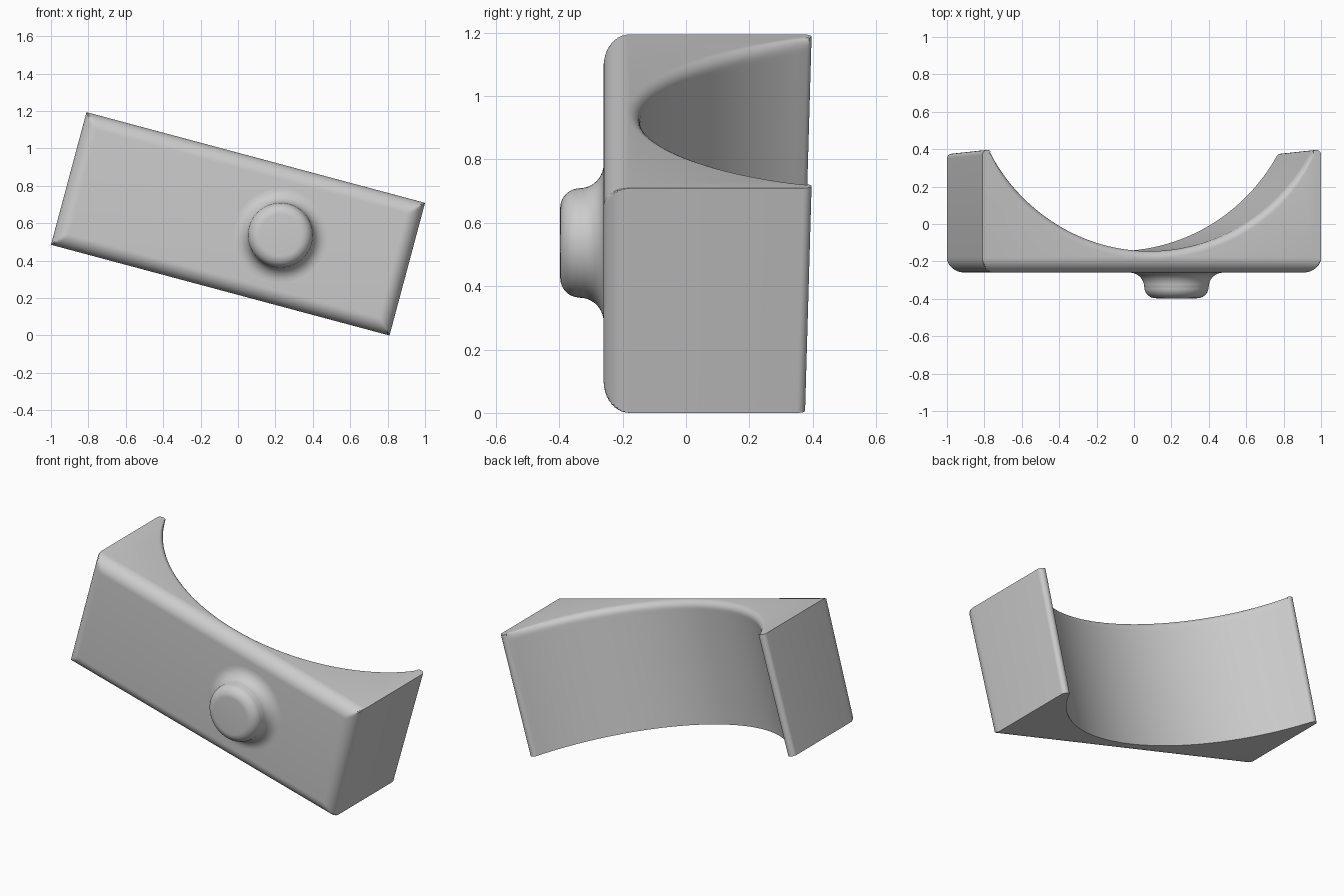
import bpy, bmesh
from math import sin, cos, pi, radians, sqrt, asin
from mathutils import Matrix

cube = bpy.data.objects.get("Cube")
if cube:
    bpy.data.objects.remove(cube)

grey = bpy.data.materials.new("plain_grey")
grey.use_nodes = True
colour = (0.6, 0.6, 0.6, 1)
grey.diffuse_color = colour
grey.node_tree.nodes["Principled BSDF"].inputs["Base Color"].default_value = colour

HALF_W, HALF_H = 0.937, 0.367      # block half length and half height
FRONT, ROUND = -0.26, 0.08         # front plane and its edge rounding
TILT = Matrix.Translation((0, 0, 0.597)) @ Matrix.Rotation(radians(15), 4, 'Y')


def loft(name, rings, place):
    """Skin a list of closed rings, cap both ends and shade smooth by angle."""
    bm = bmesh.new()
    loops = [[bm.verts.new(p) for p in ring] for ring in rings]
    n = len(loops[0])
    for a, b in zip(loops, loops[1:]):
        for i in range(n):
            j = (i + 1) % n
            bm.faces.new((a[i], a[j], b[j], b[i]))
    bm.faces.new(loops[0])
    bm.faces.new(loops[-1])
    bmesh.ops.recalc_face_normals(bm, faces=bm.faces)
    mesh = bpy.data.meshes.new(name)
    bm.to_mesh(mesh)
    bm.free()
    mesh.materials.append(grey)
    obj = bpy.data.objects.new(name, mesh)
    bpy.context.collection.objects.link(obj)
    obj.matrix_world = place
    bpy.ops.object.select_all(action='DESELECT')
    obj.select_set(True)
    bpy.context.view_layer.objects.active = obj
    bpy.ops.object.shade_smooth_by_angle(angle=radians(32))
    return obj


def fillet(d, r):
    """Depth of a quarter-round of radius r at distance d from its edge."""
    return r - sqrt(max(0, r * r - (r - d) ** 2)) if d < r else 0


# Distances from an edge, shared by length and height so the corners mitre
steps = [ROUND * (1 - cos(pi / 2 * i / 10)) for i in range(11)]
TIP_R, LIP = 0.026, 0.04
tip_u, tip_y = HALF_W - TIP_R, 0.36
end_u, end_y = tip_u + TIP_R * cos(radians(150)), tip_y + TIP_R * sin(radians(150))
DEEP = -0.145
depth = end_y - DEEP
SCOOP = (end_u ** 2 + depth ** 2) / (2 * depth)
sweep = asin(end_u / SCOOP)


def block_ring(v):
    """Cross-section of the block at height v."""
    edge = HALF_H - abs(v)
    front = [(u, FRONT + max(fillet(d, ROUND), fillet(edge, ROUND)))
             for side, ds in ((-1, steps), (1, steps[::-1]))
             for d in ds for u in [side * (HALF_W - d)]]
    tip = [(tip_u + TIP_R * cos(radians(a)), tip_y + TIP_R * sin(radians(a)))
           for a in range(0, 150, 15)]
    # The hollow is eased outward near its upper rim
    flare = fillet(HALF_H - v, LIP)
    hollow = []
    for i in range(65):
        a = sweep * (1 - i / 32)
        r = SCOOP + flare * (1 - 0.75 * (abs(a) / sweep) ** 6)
        hollow.append((r * sin(a), DEEP + SCOOP - r * cos(a)))
    back = tip + hollow + [(-u, y) for u, y in reversed(tip)]
    # The back tips lean slightly outward towards the top
    lean = 0.01 * v / HALF_H
    back = [(u, y + lean * (y - DEEP) / depth) for u, y in back]
    return [(u, y, v) for u, y in front + back]


levels = [-HALF_H + d for d in steps] + [HALF_H - d for d in steps[::-1]]
loft("hollowed_block", [block_ring(v) for v in levels], TILT)

# Round button on the front, flared into the block
arc = [pi / 2 * i / 10 for i in range(11)]
profile = [(0.25, FRONT + 0.03)]
profile += [(0.25 - 0.077 * sin(a), FRONT - 0.075 * (1 - cos(a))) for a in arc]
profile += [(0.11 + 0.062 * cos(a), FRONT - 0.077 - 0.06 * sin(a)) for a in arc]
turns = [2 * pi * k / 64 for k in range(64)]
loft("front_button", [[(r * cos(t), y, r * sin(t)) for t in turns] for r, y in profile],
     TILT @ Matrix.Translation((0.235, 0, 0)))
